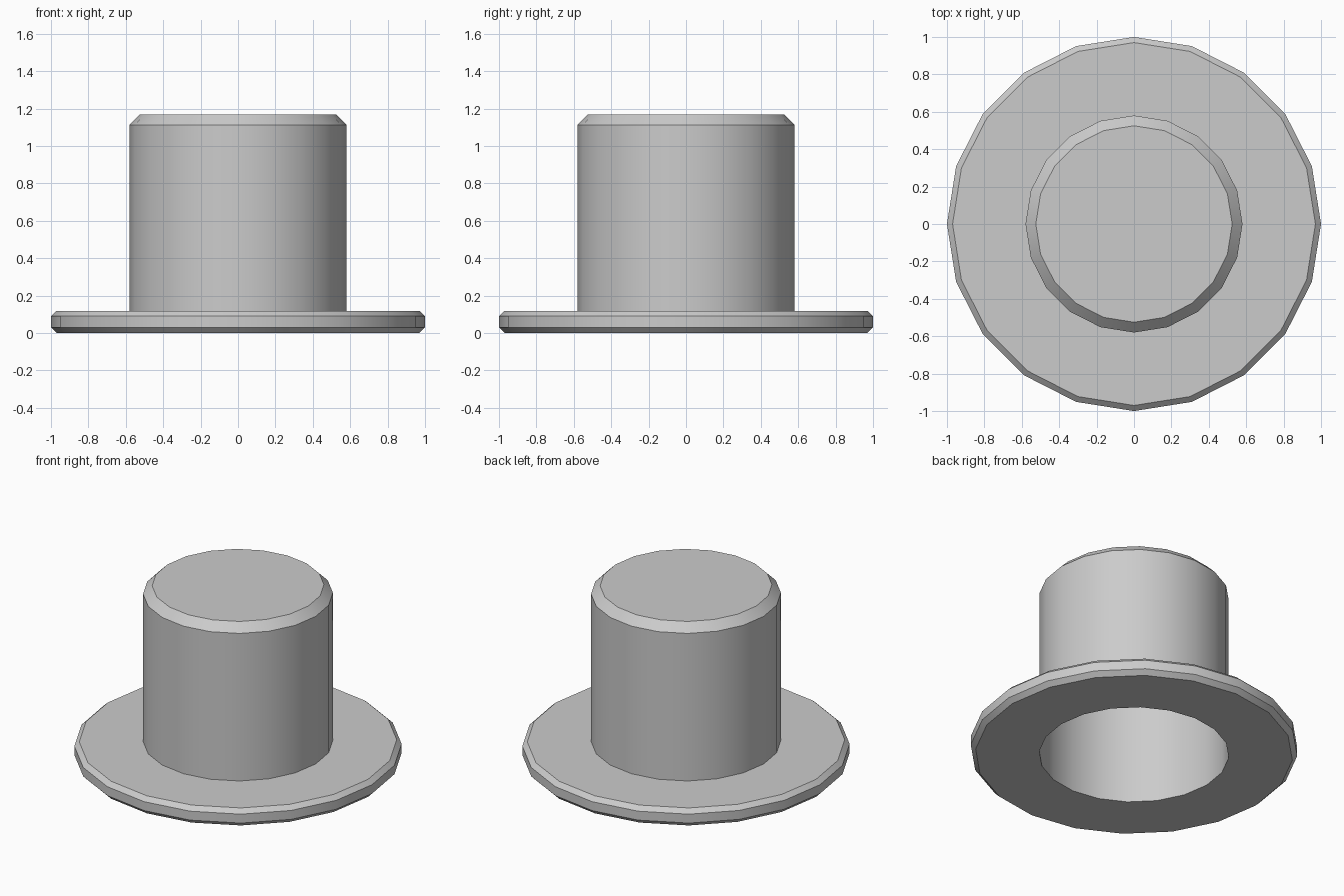
import bpy, bmesh
from math import cos, sin, tau

if "Cube" in bpy.data.objects:
    bpy.data.objects.remove(bpy.data.objects["Cube"])

SIDES = 20


def lathe(name, profile, closed=False, cap=False):
    """Revolve (radius, z) points around z; profile runs so that faces point outward."""
    bm = bmesh.new()
    rings = [[bm.verts.new((r * cos(tau * i / SIDES), r * sin(tau * i / SIDES), z))
              for i in range(SIDES)] for r, z in profile]
    pairs = list(zip(rings, rings[1:]))
    if closed:
        pairs.append((rings[-1], rings[0]))
    for a, b in pairs:
        for i in range(SIDES):
            j = (i + 1) % SIDES
            bm.faces.new((a[i], a[j], b[j], b[i]))
    if cap:
        bm.faces.new(rings[-1])
    mesh = bpy.data.meshes.new(name)
    bm.to_mesh(mesh)
    bm.free()
    obj = bpy.data.objects.new(name, mesh)
    bpy.context.collection.objects.link(obj)
    bpy.ops.object.select_all(action='DESELECT')
    obj.select_set(True)
    bpy.context.view_layer.objects.active = obj
    bpy.ops.object.shade_smooth_by_angle(angle=0.52)
    return obj


# Flat brim: bevelled ring, its inner edge continued by the crown wall
lathe("hat_brim", [(0.58, 0), (0.97, 0), (1, 0.03), (1, 0.09), (0.97, 0.118), (0.58, 0.118)])

# Hollow crown: thin wall, bevelled shoulder and flat top, open below
lathe("hat_crown", [(0.58, 0), (0.58, 1.113), (0.525, 1.168)], cap=True)
